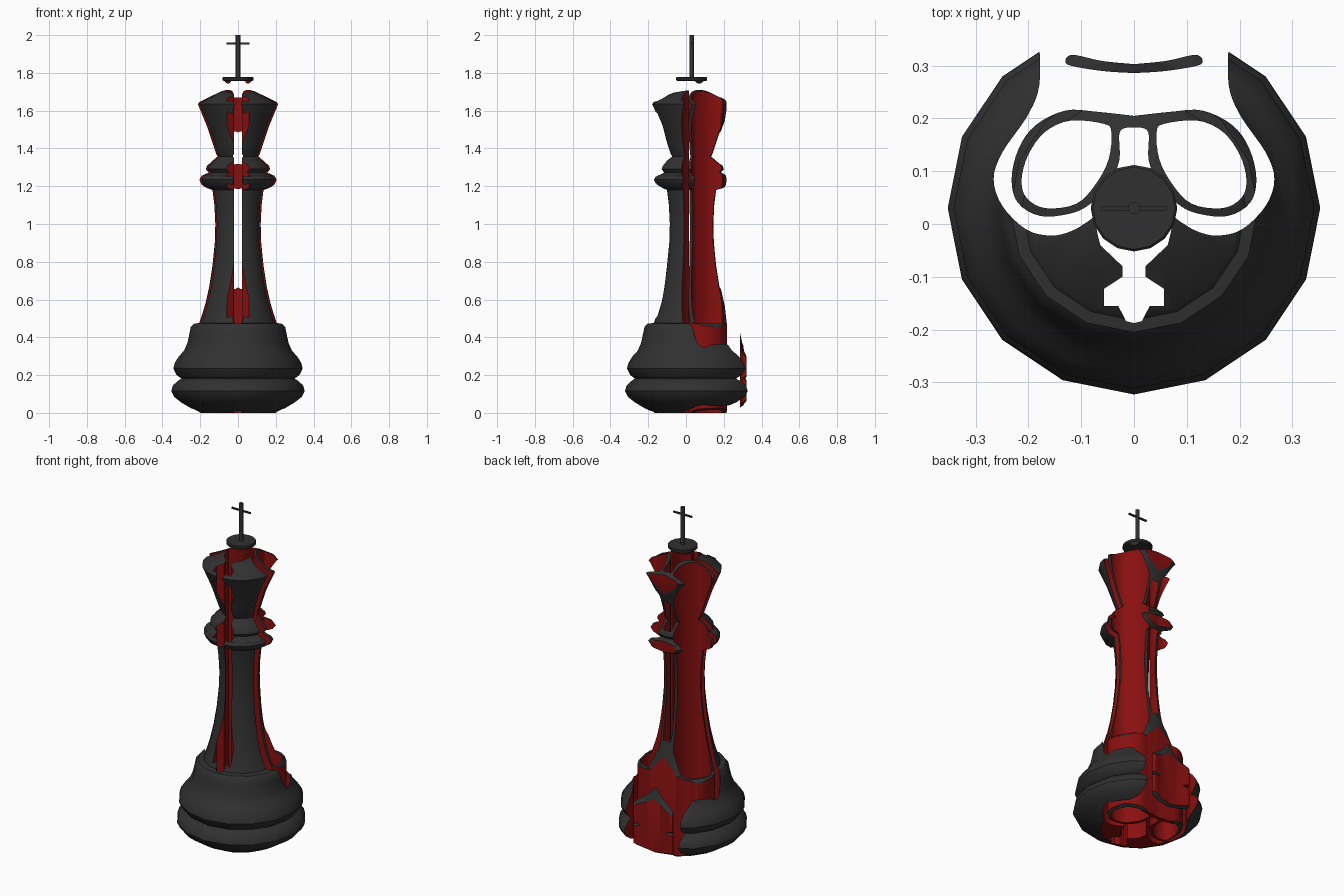
import bpy, bmesh, math

if "Cube" in bpy.data.objects:
    bpy.data.objects.remove(bpy.data.objects["Cube"])

CY = 0.03      # y of the turning axis
SIDES = 16
TOP = 1.762    # the cut pattern stops under the top disc


def material(name, col):
    m = bpy.data.materials.new(name)
    m.diffuse_color = (*col, 1)
    m.use_nodes = True
    m.node_tree.nodes["Principled BSDF"].inputs["Base Color"].default_value = m.diffuse_color
    return m


RED = material("red", (0.25, 0.005, 0.005))
BLACK = material("black", (0.03, 0.03, 0.03))


def add_object(name, mesh, index):
    mesh.materials.clear()
    mesh.materials.append(RED)
    mesh.materials.append(BLACK)
    for p in mesh.polygons:
        p.material_index = index
    ob = bpy.data.objects.new(name, mesh)
    bpy.context.collection.objects.link(ob)
    return ob


def smooth(ob, deg=35):
    bpy.ops.object.select_all(action='DESELECT')
    ob.select_set(True)
    bpy.context.view_layer.objects.active = ob
    bpy.ops.object.shade_smooth_by_angle(angle=math.radians(deg))


def lathe(name, profile, y=CY, sides=SIDES):
    bm = bmesh.new()
    rings = []
    for r, z in profile:
        rings.append([bm.verts.new((r * math.cos(2 * math.pi * i / sides),
                                    y + r * math.sin(2 * math.pi * i / sides), z))
                      for i in range(sides)])
    for a, b in zip(rings, rings[1:]):
        for i in range(sides):
            j = (i + 1) % sides
            bm.faces.new((a[i], a[j], b[j], b[i]))
    bm.faces.new(rings[0][::-1])
    bm.faces.new(rings[-1])
    me = bpy.data.meshes.new(name)
    bm.to_mesh(me)
    bm.free()
    return add_object(name, me, 1)


def soft(pts, closed=False, n=4):
    """Catmull-Rom line through the points."""
    out, k = [], len(pts)
    for i in range(k if closed else k - 1):
        if closed:
            q = [pts[(i + d) % k] for d in (-1, 0, 1, 2)]
        else:
            q = [pts[min(max(i + d, 0), k - 1)] for d in (-1, 0, 1, 2)]
        for s in range(n):
            t = s / n
            out.append(tuple(0.5 * (2 * b + (c - a) * t + (2 * a - 5 * b + 4 * c - d) * t * t
                                    + (3 * b - a - 3 * c + d) * t ** 3) for a, b, c, d in zip(*q)))
    return out if closed else out + [pts[-1]]


def flip(pts):
    return [(-x, y) for x, y in reversed(pts)]


def prism(name, loops):
    cu = bpy.data.curves.new(name, 'CURVE')
    cu.dimensions = '2D'
    cu.fill_mode = 'BOTH'
    cu.extrude = TOP / 2
    for pts in loops:
        s = cu.splines.new('POLY')
        s.points.add(len(pts) - 1)
        for p, (x, y) in zip(s.points, pts):
            p.co = (x, y, 0, 1)
        s.use_cyclic_u = True
    tmp = bpy.data.objects.new("outline", cu)
    bpy.context.collection.objects.link(tmp)
    me = bpy.data.meshes.new_from_object(
        tmp.evaluated_get(bpy.context.evaluated_depsgraph_get()))
    bpy.data.objects.remove(tmp)
    bm = bmesh.new()
    bm.from_mesh(me)
    for v in bm.verts:
        v.co.z += TOP / 2
    bmesh.ops.remove_doubles(bm, verts=bm.verts, dist=1e-5)
    bmesh.ops.recalc_face_normals(bm, faces=bm.faces)
    bm.to_mesh(me)
    bm.free()
    me.name = name
    return add_object(name, me, 0)


# full turned body, used only to shape the pattern pieces
body = lathe("turned_body_helper", [
    (0.19, -0.02), (0.205, 0.005), (0.25, 0.025), (0.30, 0.055), (0.338, 0.085), (0.353, 0.115),
    (0.345, 0.145), (0.32, 0.168), (0.30, 0.182), (0.325, 0.2), (0.342, 0.235),
    (0.335, 0.265), (0.312, 0.3), (0.285, 0.33), (0.268, 0.37), (0.257, 0.42), (0.25, 0.455),
    (0.235, 0.472), (0.205, 0.476), (0.19, 0.52), (0.172, 0.58), (0.152, 0.67), (0.135, 0.78),
    (0.123, 0.9), (0.12, 1.0), (0.125, 1.1), (0.135, 1.18),
    (0.165, 1.19), (0.193, 1.208), (0.205, 1.235), (0.193, 1.255), (0.155, 1.272),
    (0.17, 1.29), (0.165, 1.307), (0.135, 1.335), (0.117, 1.35), (0.108, 1.357),
    (0.115, 1.37), (0.135, 1.43), (0.165, 1.52), (0.213, 1.635), (0.205, 1.645), (0.09, 1.702),
    (0.062, 1.712), (0.056, 1.73), (0.075, 1.755), (0.08, 1.775)])

# wide front crescent with notched centre slot
edge = soft([(0.075, 0.015), (0.09, 0.003), (0.12, -0.014), (0.158, -0.022), (0.205, -0.01),
             (0.25, 0.035), (0.266, 0.085), (0.25, 0.135), (0.205, 0.2), (0.182, 0.25),
             (0.178, 0.30), (0.18, 0.345)])
half = [(0.015, -0.184), (0.03, -0.155), (0.057, -0.155), (0.057, -0.123), (0.022, -0.1),
        (0.022, -0.08), (0.064, -0.04), (0.07, -0.015)] + edge + [
        (0.19, 0.5), (0.5, 0.5), (0.5, -0.5)]
crescent = prism("front_crescent", [[(0, -0.188)] + half + flip(half)])

# twin loops joined by a bridge
rim = soft([(0.0, 0.205), (0.073, 0.213), (0.13, 0.215), (0.187, 0.187), (0.219, 0.142),
            (0.232, 0.085), (0.22, 0.04), (0.177, 0.015), (0.12, 0.02), (0.083, 0.038),
            (0.048, 0.075), (0.028, 0.12), (0.028, 0.168), (0.02, 0.181), (0.0, 0.183)])
hole = soft([(0.213, 0.085), (0.2, 0.132), (0.168, 0.175), (0.12, 0.196), (0.058, 0.19),
             (0.043, 0.175), (0.048, 0.123), (0.073, 0.075), (0.11, 0.038), (0.168, 0.03),
             (0.204, 0.05)], closed=True)
loops = prism("twin_loops", [rim + flip(rim)[1:-1], hole, flip(hole)])

# thin curved slat at the back
slat_half = [(0.0, 0.303), (0.06, 0.309), (0.11, 0.32), (0.125, 0.318), (0.13, 0.309),
             (0.12, 0.3), (0.06, 0.29), (0.0, 0.286)]
s = soft(slat_half)
slat = prism("back_slat", [s + flip(s)[1:-1]])

# trim every piece to the turned body
for ob in (crescent, loops, slat):
    m = ob.modifiers.new("trim", 'BOOLEAN')
    m.operation = 'INTERSECT'
    m.solver = 'EXACT'
    m.material_mode = 'INDEX'
    m.object = body
    bpy.context.view_layer.objects.active = ob
    bpy.ops.object.modifier_apply(modifier=m.name)
    smooth(ob)
bpy.data.objects.remove(body)

# top disc and cross
disc = lathe("top_disc", [(0.076, 1.757), (0.082, 1.762), (0.082, 1.774), (0.078, 1.778)])
rod = lathe("cross_upright", [(0.012, 1.775), (0.012, 2.0)], sides=12)
smooth(disc)
smooth(rod)
bm = bmesh.new()
bmesh.ops.create_cube(bm, size=1)
for v in bm.verts:
    v.co = (v.co.x * 0.124, v.co.y * 0.009 + CY, v.co.z * 0.009 + 1.956)
me = bpy.data.meshes.new("cross_bar")
bm.to_mesh(me)
bm.free()
add_object("cross_bar", me, 1)
